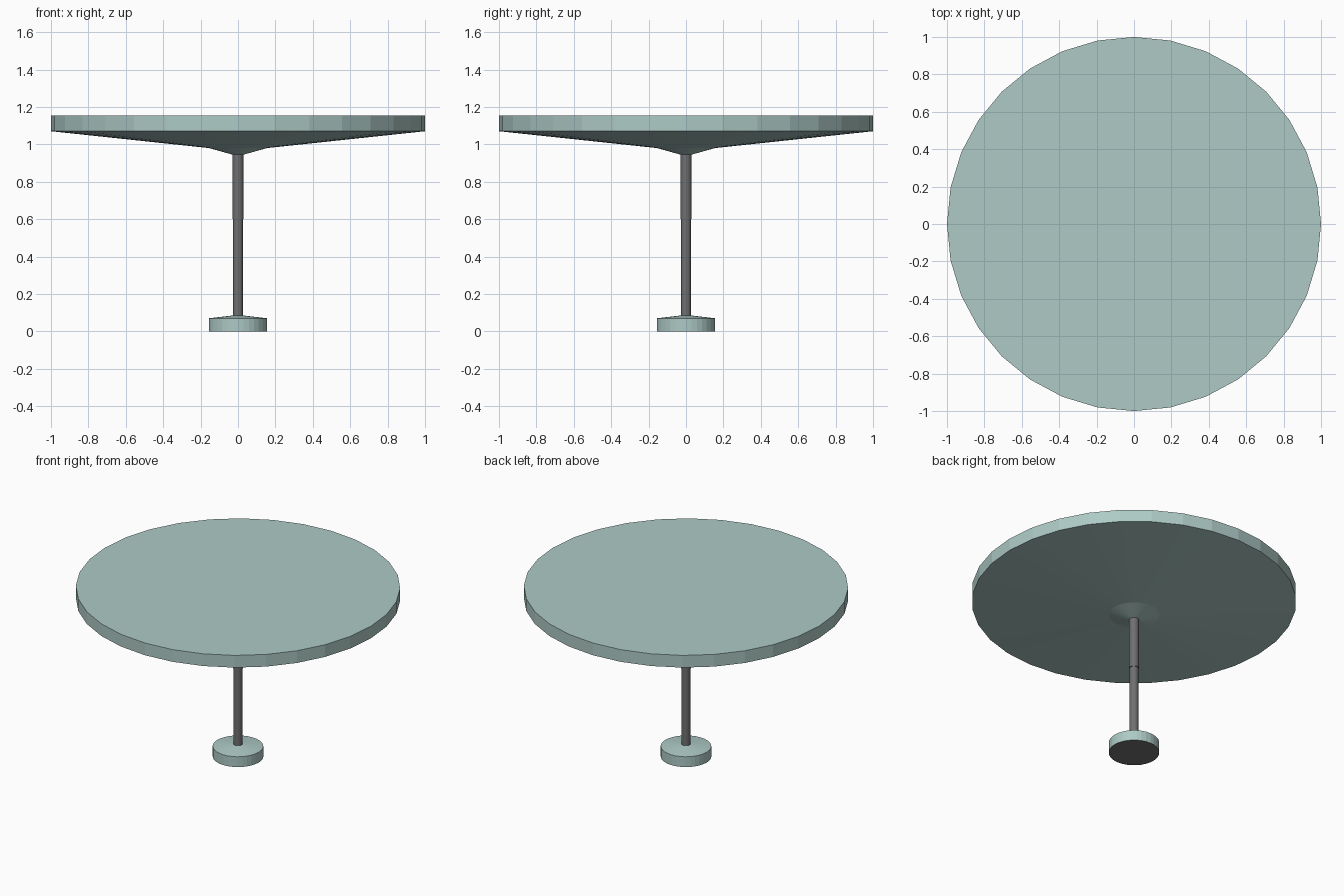
import bpy, bmesh
from math import cos, sin, tau

if "Cube" in bpy.data.objects:
    bpy.data.objects.remove(bpy.data.objects["Cube"])

def material(name, colour):
    m = bpy.data.materials.new(name)
    m.diffuse_color = (*colour, 1)
    m.use_nodes = True
    m.node_tree.nodes["Principled BSDF"].inputs["Base Color"].default_value = m.diffuse_color
    return m

teal = material("pale_teal", (0.42, 0.59, 0.56))
dark = material("dark_grey", (0.16, 0.16, 0.16))

def lathe(name, profile, sides, mats):
    """Turn a bottom-to-top (radius, z) profile and cap both ends."""
    bm = bmesh.new()
    rings = [[bm.verts.new((r * cos(tau * i / sides), r * sin(tau * i / sides), z))
              for i in range(sides)] for r, z in profile]
    for a, b in zip(rings, rings[1:]):
        for i in range(sides):
            j = (i + 1) % sides
            bm.faces.new((a[i], a[j], b[j], b[i]))
    bottom = bm.faces.new(rings[0][::-1])
    bm.faces.new(rings[-1])
    bottom.material_index = len(mats) - 1
    mesh = bpy.data.meshes.new(name)
    bm.to_mesh(mesh)
    bm.free()
    for m in mats:
        mesh.materials.append(m)
    obj = bpy.data.objects.new(name, mesh)
    bpy.context.collection.objects.link(obj)
    return obj

# Round top with shallow conical underside
lathe("table_top", [(0.03, 0.945), (0.155, 0.98), (1, 1.07), (1, 1.153)], 32, [teal])

# Slim post, slightly thinner below the collar line
lathe("post", [(0.027, 0.08), (0.027, 0.6), (0.03, 0.601), (0.03, 0.95)], 32, [dark])

# Small foot with sloped top and dark underside
lathe("foot", [(0.156, 0), (0.156, 0.07), (0.027, 0.085)], 32, [teal, dark])
